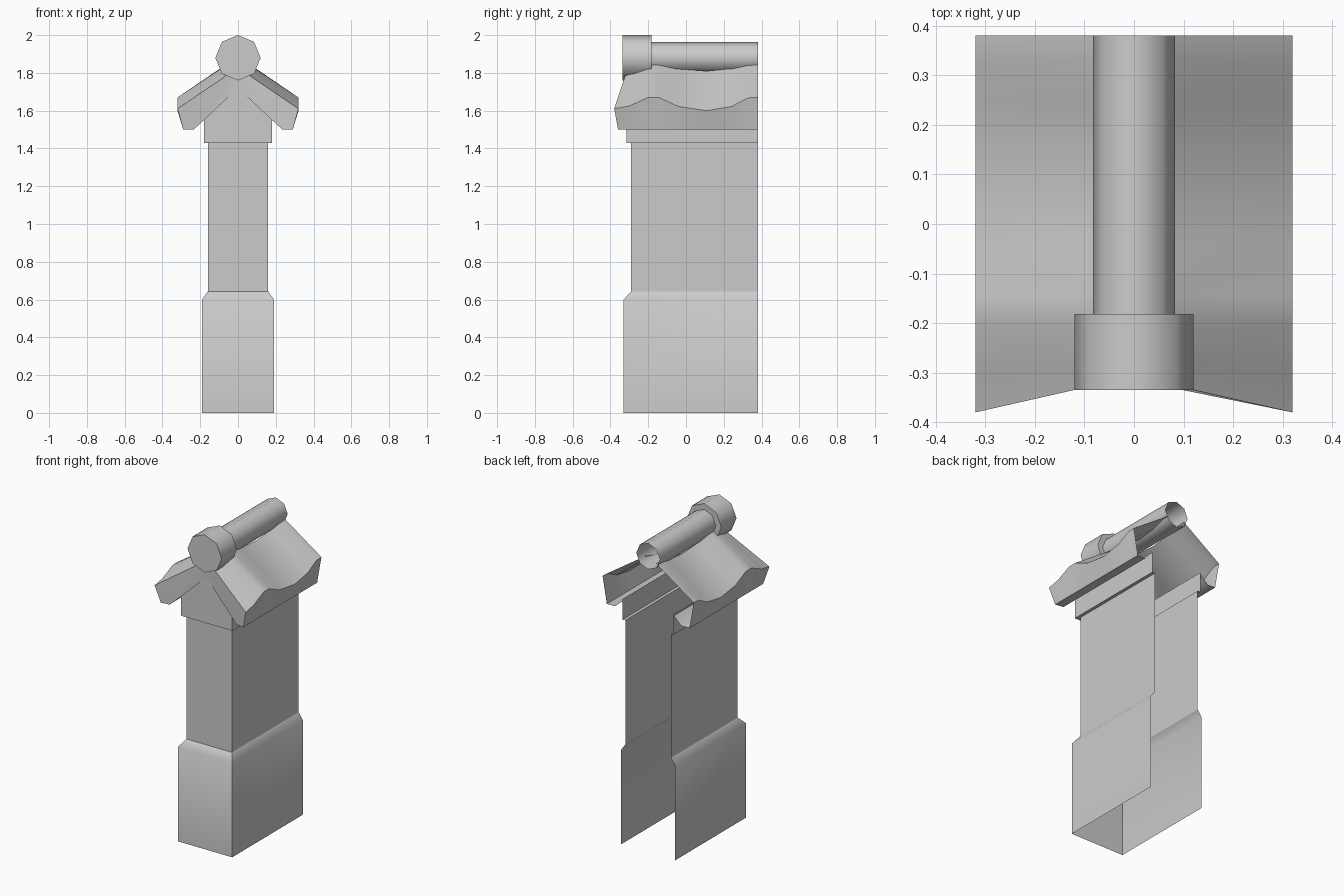
import bpy, math

if "Cube" in bpy.data.objects:
    bpy.data.objects.remove(bpy.data.objects["Cube"])

BACK = 0.38


def loft(name, rows, closed=False, extra=(), mirror=False):
    """Skin a list of equal-length point rows; extra = additional (points) faces."""
    n = len(rows[0])
    verts = [p for r in rows for p in r]
    faces = []
    for i in range(len(rows) - 1):
        for j in range(n if closed else n - 1):
            k = (j + 1) % n
            faces.append((i*n + j, i*n + k, (i+1)*n + k, (i+1)*n + j))
    for pts in extra:
        ids = []
        for p in pts:
            if p not in verts:
                verts.append(p)
            ids.append(verts.index(p))
        faces.append(ids)
    me = bpy.data.meshes.new(name)
    me.from_pydata(verts, [], faces)
    me.update()
    ob = bpy.data.objects.new(name, me)
    bpy.context.collection.objects.link(ob)
    bpy.ops.object.select_all(action='DESELECT')
    ob.select_set(True)
    bpy.context.view_layer.objects.active = ob
    bpy.ops.object.shade_smooth_by_angle(angle=math.radians(50))
    if mirror:
        m = ob.modifiers.new("mirror", 'MIRROR')
        m.merge_threshold = 0.0005
    return ob


def u_row(w, front, z):
    """Three-sided wall outline, open at the back."""
    return [(-w, BACK, z), (-w, front, z), (w, front, z), (w, BACK, z)]


def ring(r, y, n=8, zc=1.88):
    return [(r*math.sin(2*math.pi*k/n), y, zc + r*math.cos(2*math.pi*k/n)) for k in range(n)]


# Wall: wide base with chamfer, then shaft
loft("wall_base", [u_row(0.19, -0.33, 0), u_row(0.19, -0.33, 0.60), u_row(0.16, -0.29, 0.643)])
loft("wall_shaft", [u_row(0.16, -0.29, 0.643), u_row(0.16, -0.29, 1.43)])

# Wall cap with ledge and front gable
cap_top = u_row(0.18, -0.315, 1.56)
loft("wall_cap", [u_row(0.16, -0.29, 1.43), u_row(0.18, -0.315, 1.43), cap_top],
     extra=[[cap_top[1], cap_top[2], (0, -0.315, 1.72)]])

# Wavy roof slab: (y, eave z, ridge z)
wave = [(-0.30, 1.625, 1.805), (-0.20, 1.67, 1.847), (-0.145, 1.67, 1.85),
        (-0.04, 1.622, 1.82), (0.11, 1.60, 1.81), (0.24, 1.622, 1.822),
        (0.33, 1.668, 1.847), (BACK, 1.67, 1.85)]
rows = [[(0.055, -0.32, 1.79), (0.32, -0.38, 1.61), (0.29, -0.36, 1.50),
         (0.235, -0.352, 1.50), (0.18, -0.342, 1.55)]]
for y, eave, ridge in wave:
    rows.append([(0.055, y, ridge), (0.32, y, eave), (0.29, y, 1.50),
                 (0.235, y, 1.50), (0.18, y, 1.55)])
front = rows[0] + [(0.0, -0.315, 1.72), (0.0, -0.312, 1.82)]
loft("roof_slab", rows, extra=[front[::-1]], mirror=True)

# Octagonal ridge tile, open at the back, and its larger end cap
loft("ridge_tile", [ring(0.083, -0.185), ring(0.083, BACK)], closed=True)
end = ring(0.12, -0.335)
loft("ridge_end_cap", [end, ring(0.12, -0.182), ring(0.08, -0.182)], closed=True,
     extra=[end[::-1]])
